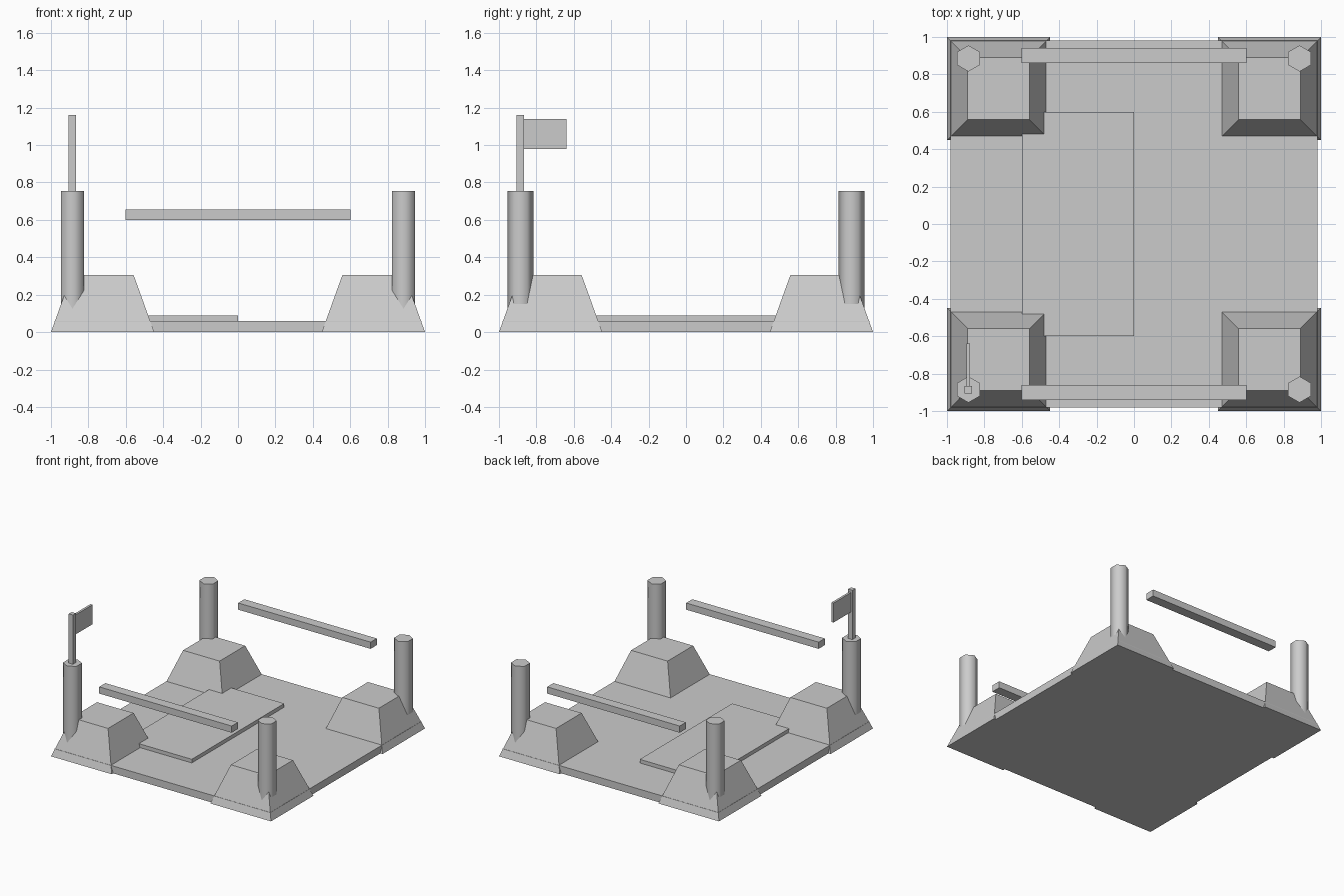
import bpy
import math

default = bpy.data.objects.get("Cube")
if default:
    bpy.data.objects.remove(default, do_unlink=True)

GREY = (0.6, 0.6, 0.6, 1.0)
stone = bpy.data.materials.new("plain_grey")
stone.use_nodes = True
stone.diffuse_color = GREY
stone.node_tree.nodes["Principled BSDF"].inputs["Base Color"].default_value = GREY


def finish(name):
    obj = bpy.context.object
    obj.name = name
    obj.data.materials.append(stone)
    return obj


def box(name, low, high):
    """Box between two opposite corners."""
    centre = [(a + b) / 2 for a, b in zip(low, high)]
    bpy.ops.mesh.primitive_cube_add(size=1, location=centre)
    obj = finish(name)
    obj.scale = [b - a for a, b in zip(low, high)]
    bpy.ops.object.transform_apply(location=False, rotation=False, scale=True)
    return obj


def mound(name, x, y, half_base, half_top, height):
    """Square block with sloping sides."""
    root2 = math.sqrt(2)
    bpy.ops.mesh.primitive_cone_add(
        vertices=4, radius1=half_base * root2, radius2=half_top * root2,
        depth=height, location=(x, y, height / 2), rotation=(0, 0, math.pi / 4))
    finish(name)
    bpy.ops.object.transform_apply(location=False, rotation=True, scale=False)


def post(name, x, y, bottom, top):
    """Six-sided post with softly shaded sides."""
    bpy.ops.mesh.primitive_cylinder_add(
        vertices=6, radius=0.07, depth=top - bottom,
        location=(x, y, (bottom + top) / 2))
    finish(name)
    bpy.ops.object.shade_smooth_by_angle(angle=math.radians(65))


# Ground plate and the raised slab on it
box("base_plate", (-0.98, -0.98, 0), (0.98, 0.98, 0.06))
box("raised_slab", (-0.6, -0.6, 0.05), (0, 0.6, 0.09))

# Corner mounds, each with a post at its outer corner
for side, sx in (("right", -1), ("left", 1)):
    for end, sy in (("front", -1), ("back", 1)):
        mound(f"{end}_{side}_mound", sx * 0.724, sy * 0.724, 0.276, 0.166, 0.305)
        post(f"{end}_{side}_post", sx * 0.885, sy * 0.885, 0.05, 0.755)

# Floating beams along the front and back
for end, sy in (("front", -1), ("back", 1)):
    y = sy * 0.902
    box(f"{end}_beam", (-0.602, y - 0.04, 0.6), (0.602, y + 0.04, 0.655))

# Flag on the front right post
box("flag_pole", (-0.905, -0.905, 0.75), (-0.867, -0.867, 1.16))
box("flag", (-0.895, -0.87, 0.98), (-0.876, -0.638, 1.14))
